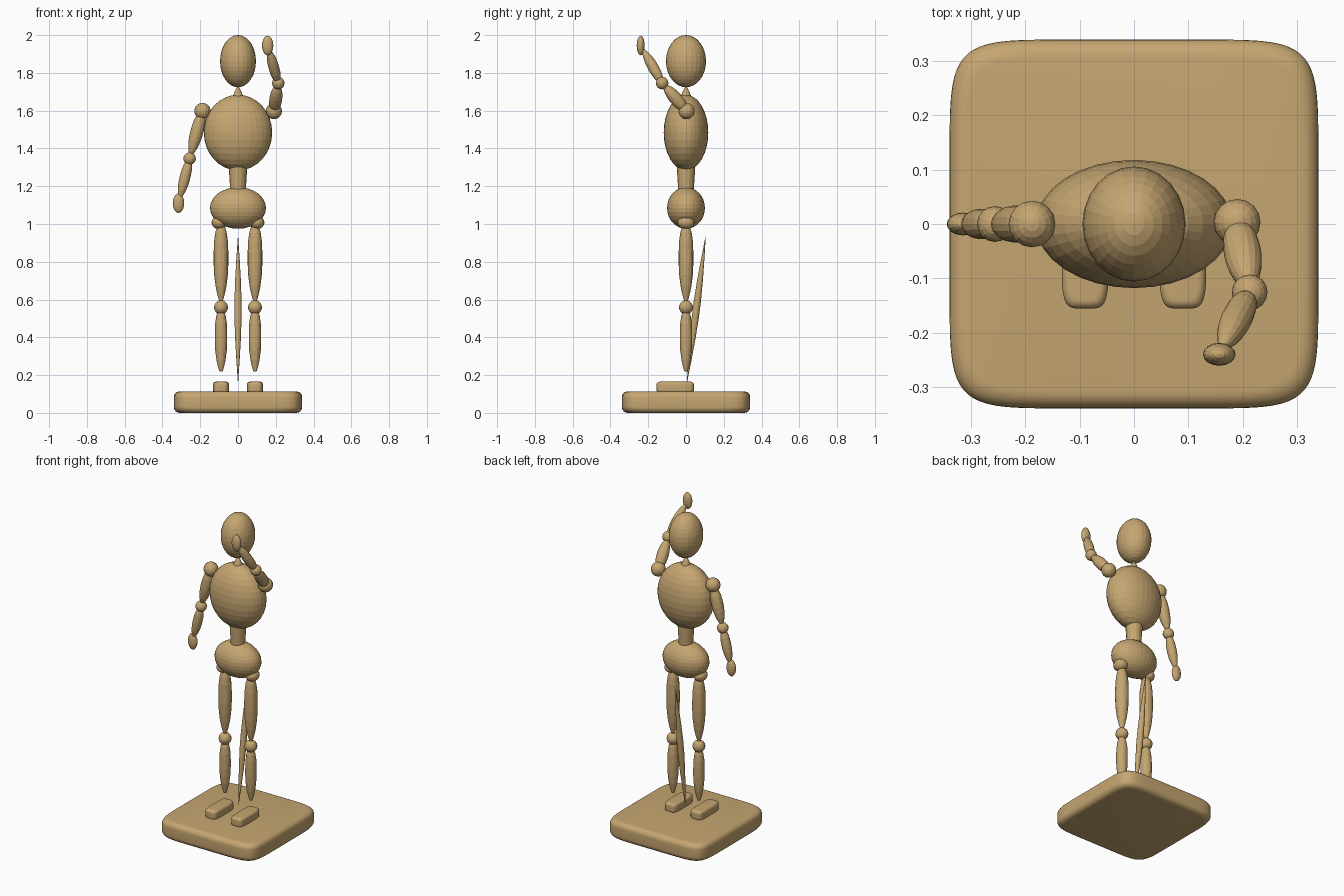
import bpy
import bmesh
from math import sin, cos, pi, copysign
from mathutils import Vector

if "Cube" in bpy.data.objects:
    bpy.data.objects.remove(bpy.data.objects["Cube"], do_unlink=True)

COLOUR = (0.56, 0.38, 0.165, 1)
wood = bpy.data.materials.new("pale_wood")
wood.use_nodes = True
wood.diffuse_color = COLOUR
wood.node_tree.nodes["Principled BSDF"].inputs["Base Color"].default_value = COLOUR


def finish(bm, name, smooth=False):
    bmesh.ops.recalc_face_normals(bm, faces=bm.faces[:])
    mesh = bpy.data.meshes.new(name)
    bm.to_mesh(mesh)
    bm.free()
    mesh.materials.append(wood)
    obj = bpy.data.objects.new(name, mesh)
    bpy.context.collection.objects.link(obj)
    if smooth:
        bpy.ops.object.select_all(action="DESELECT")
        obj.select_set(True)
        bpy.context.view_layer.objects.active = obj
        bpy.ops.object.shade_smooth_by_angle(angle=pi / 4)
    return obj


def ball(name, centre, radii, segments=16, rings=10):
    bm = bmesh.new()
    bmesh.ops.create_uvsphere(bm, u_segments=segments, v_segments=rings, radius=1)
    bmesh.ops.scale(bm, vec=radii, verts=bm.verts[:])
    bmesh.ops.translate(bm, vec=centre, verts=bm.verts[:])
    return finish(bm, name)


def loft(bm, rings):
    """Skin closed rings of points and cap both ends."""
    loops = [[bm.verts.new(p) for p in ring] for ring in rings]
    n = len(loops[0])
    for low, high in zip(loops, loops[1:]):
        for i in range(n):
            j = (i + 1) % n
            bm.faces.new((low[i], low[j], high[j], high[i]))
    bm.faces.new(loops[0][::-1])
    bm.faces.new(loops[-1])


LIMB = [(0, .55), (.08, .78), (.2, .94), (.35, 1), (.5, 1),
        (.65, .92), (.8, .74), (.92, .48), (1, .25)]
ROD = [(0, .04), (.15, .45), (.3, .8), (.45, 1), (.55, 1),
       (.7, .8), (.85, .45), (1, .04)]
PLUG = [(0, .88), (.35, .92), (.7, 1), (1, 1.05)]
CONE = [(0, 1), (.4, .9), (.7, .55), (1, .1)]


def turned(name, start, end, radius, profile=LIMB, sides=16):
    """Lathe-turned piece running from start to end."""
    start, end = Vector(start), Vector(end)
    axis = end - start
    turn = axis.to_track_quat("Z", "Y")
    rings = []
    for t, r in profile:
        rings.append([start + axis * t + turn @ Vector((
            radius * r * cos(2 * pi * i / sides),
            radius * r * sin(2 * pi * i / sides), 0)) for i in range(sides)])
    bm = bmesh.new()
    loft(bm, rings)
    return finish(bm, name)


def rounded_block(name, centre, half, power, edge, sides=64, steps=6):
    """Squircle outline with rounded top and bottom edges."""
    outline = []
    for i in range(sides):
        a = 2 * pi * (i + .5) / sides
        outline.append([copysign(abs(f) ** (2 / power), f) for f in (cos(a), sin(a))])
    cx, cy, cz = centre
    hx, hy, hz = half
    levels = []
    for side in (-1, 1):
        arc = [(edge * (1 - cos(k * pi / 2 / steps)),
                side * (hz - edge + edge * sin(k * pi / 2 / steps)))
               for k in range(steps + 1)]
        levels += arc[::-1] if side < 0 else arc
    bm = bmesh.new()
    loft(bm, [[(cx + u * (hx - inset), cy + v * (hy - inset), cz + z)
               for u, v in outline] for inset, z in levels])
    return finish(bm, name, smooth=True)


# Stand
rounded_block("base", (0, 0, .057), (.34, .34, .057), 7.5, .032)
turned("support_rod", (0, .005, .16), (0, .104, .935), .019, ROD)

# Body
ball("head", (0, 0, 1.862), (.095, .106, .138), 24, 16)
turned("neck", (0, 0, 1.63), (0, 0, 1.728), .034, CONE)
ball("chest", (0, 0, 1.484), (.181, .118, .2), 32, 16)
turned("waist", (0, 0, 1.15), (0, 0, 1.32), .047, PLUG)
ball("pelvis", (0, 0, 1.085), (.148, .1, .11), 32, 16)

# Legs
for side, s in (("left", 1), ("right", -1)):
    x = .09 * s
    ball(f"{side}_hip", (.1 * s, 0, 1.008), (.04, .045, .035))
    turned(f"{side}_thigh", (x, 0, .985), (x, 0, .592), .039)
    ball(f"{side}_knee", (x, 0, .559), (.037, .037, .037))
    turned(f"{side}_shin", (x, 0, .535), (x, 0, .218), .033)
    rounded_block(f"{side}_foot", (x, -.057, .135), (.043, .099, .03), 4.5, .016, 40)

# Arms: one hanging, one raised
arms = {
    "right": ((-.188, 0, 1.598), (-.256, 0, 1.346), (-.315, 0, 1.11)),
    "left": ((.19, .003, 1.598), (.213, -.126, 1.746), (.157, -.24, 1.945)),
}
for side, joints in arms.items():
    shoulder, elbow, hand = (Vector(p) for p in joints)
    ball(f"{side}_shoulder", shoulder, (.043, .043, .043))
    turned(f"{side}_upper_arm", shoulder.lerp(elbow, .08), elbow.lerp(shoulder, .08), .034)
    ball(f"{side}_elbow", elbow, (.033, .033, .033))
    turned(f"{side}_forearm", elbow.lerp(hand, .08), hand.lerp(elbow, .12), .028)
    ball(f"{side}_hand", hand, (.03, .021, .052))
